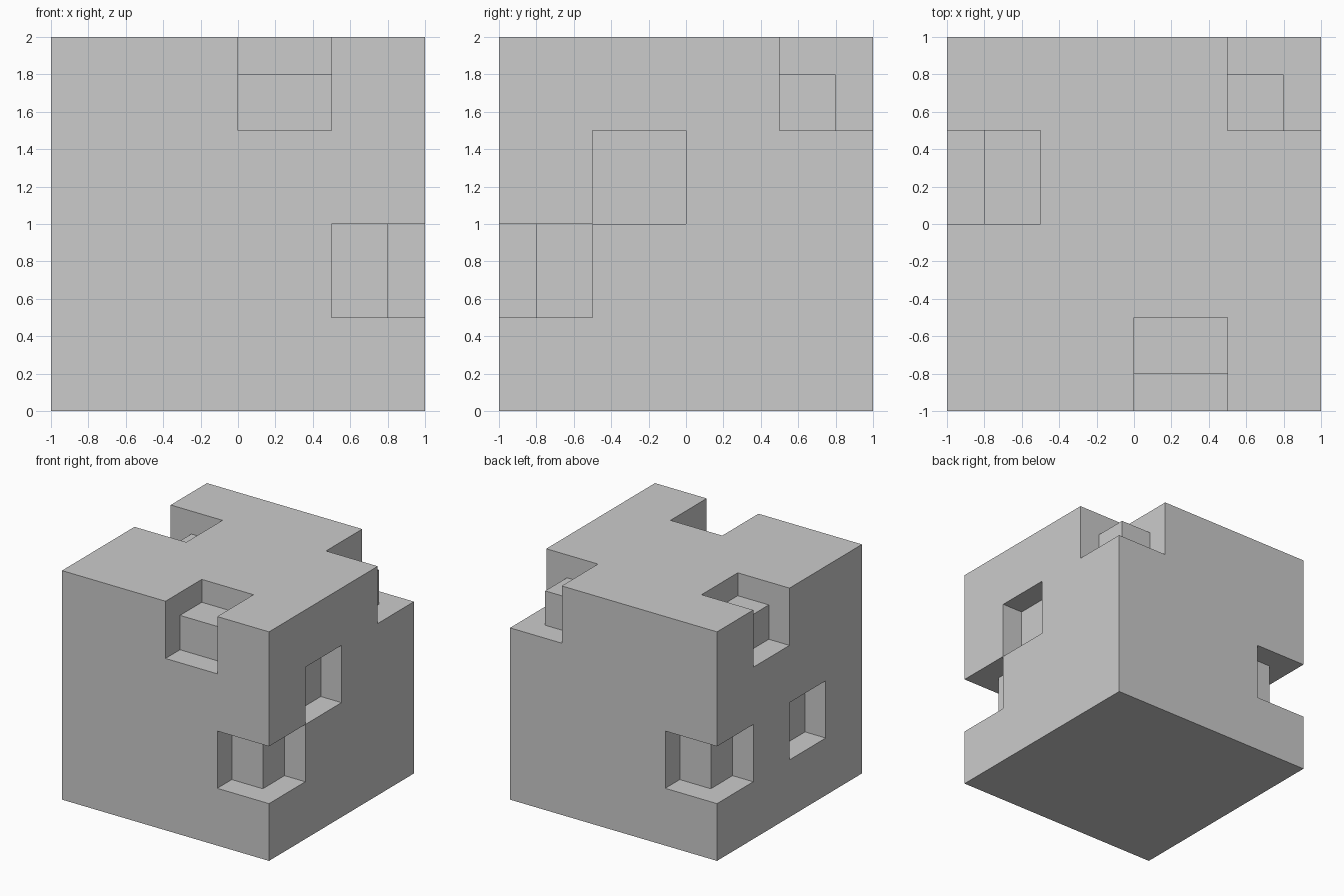
import bpy

if "Cube" in bpy.data.objects:
    bpy.data.objects.remove(bpy.data.objects["Cube"])


def box(name, lo, hi):
    size = [b - a for a, b in zip(lo, hi)]
    mid = [(a + b) / 2 for a, b in zip(lo, hi)]
    bpy.ops.mesh.primitive_cube_add(size=1, location=mid)
    ob = bpy.context.object
    ob.name = name
    ob.scale = size
    bpy.ops.object.transform_apply(location=False, rotation=False, scale=True)
    return ob


LOW, HIGH, CELL = (-1, -1, 0), (1, 1, 2), 0.5

# Outer block and the inner core seen inside its notches
block = box("outer_block", LOW, HIGH)
box("inner_core", (-0.8, -0.8, 0.2), (0.8, 0.8, 1.8))

# Lower corner of each missing half-unit cell
cells = [
    (0, -1, 1.5),        # front top edge
    (0.5, -1, 0.5),      # front right edge
    (0.5, -0.5, 1),      # right face
    (0.5, 0.5, 1.5),     # back right top corner
    (-1, 0, 1.5),        # left top edge
    (-1, -0.5, 0.5),     # left face
    (-1, 0.5, 0.5),      # back left edge
]

# Cut the cells, letting each cutter poke out past the outer faces
for i, c in enumerate(cells):
    lo = [v - 0.1 if v == m else v for v, m in zip(c, LOW)]
    hi = [v + CELL + (0.1 if v + CELL == m else 0) for v, m in zip(c, HIGH)]
    cutter = box(f"notch_cutter_{i}", lo, hi)
    cutter.hide_render = True
    cutter.display_type = 'WIRE'
    mod = block.modifiers.new(f"notch_{i}", 'BOOLEAN')
    mod.operation = 'DIFFERENCE'
    mod.solver = 'EXACT'
    mod.object = cutter
